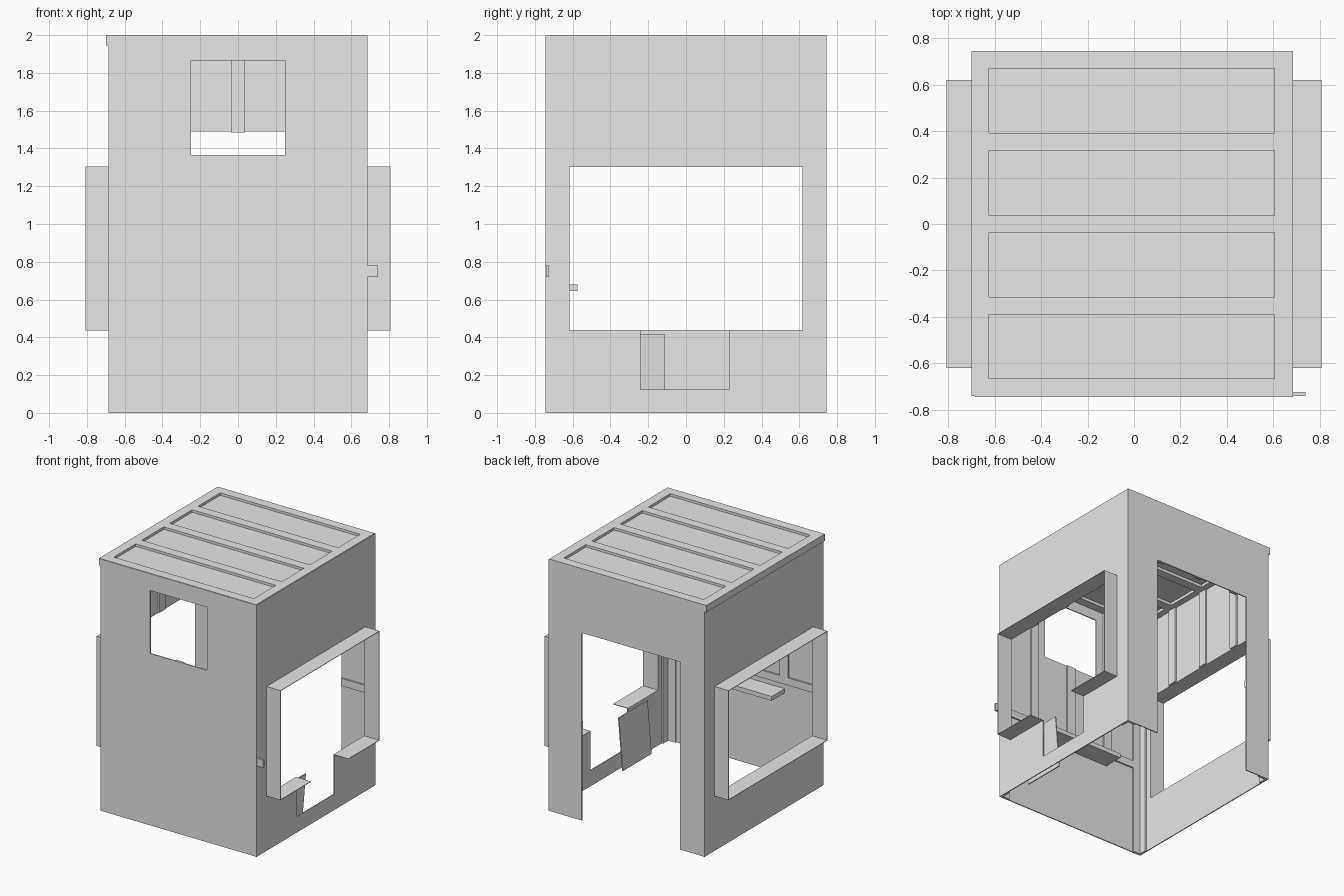
import bpy
import bmesh

cube = bpy.data.objects.get("Cube")
if cube:
    bpy.data.objects.remove(cube, do_unlink=True)

grey = bpy.data.materials.new("plain_grey")
grey.use_nodes = True
grey.diffuse_color = (0.8, 0.8, 0.8, 1)
grey.node_tree.nodes["Principled BSDF"].inputs["Base Color"].default_value = (0.8, 0.8, 0.8, 1)

W, D, H = 0.685, 0.745, 1.997     # half width, half depth, wall height
T = 0.008                         # sheet thickness
STUD = 0.075                      # stud width
SILL, HEAD, BAY = 0.435, 1.305, 0.62
OUT = 0.808                       # outer edge of the side bays
BAYS = (-0.353, 0, 0.355)         # stud and rafter spacing


def finish(name, bm):
    bmesh.ops.recalc_face_normals(bm, faces=bm.faces)
    mesh = bpy.data.meshes.new(name)
    bm.to_mesh(mesh)
    bm.free()
    mesh.materials.append(grey)
    obj = bpy.data.objects.new(name, mesh)
    bpy.context.collection.objects.link(obj)
    return obj


def box(name, xs, ys, zs):
    bm = bmesh.new()
    bmesh.ops.create_cube(bm, size=1)
    for v in bm.verts:
        for i, (lo, hi) in enumerate((xs, ys, zs)):
            v.co[i] = hi if v.co[i] > 0 else lo
    return finish(name, bm)


def wall(name, half, place, holes):
    """Thin wall sheet with rectangular holes given as (u0, u1, v0, v1)."""
    us = sorted({-half, half, *(u for h in holes for u in h[:2])})
    vs = sorted({0, H, *(v for h in holes for v in h[2:])})
    bm = bmesh.new()
    for u0, u1 in zip(us, us[1:]):
        for v0, v1 in zip(vs, vs[1:]):
            u, v = (u0 + u1) / 2, (v0 + v1) / 2
            if any(h[0] < u < h[1] and h[2] < v < h[3] for h in holes):
                continue
            corners = ((u0, v0), (u1, v0), (u1, v1), (u0, v1))
            bm.faces.new([bm.verts.new(place(*c)) for c in corners])
    bmesh.ops.remove_doubles(bm, verts=bm.verts, dist=0.0001)
    obj = finish(name, bm)
    mod = obj.modifiers.new("thickness", "SOLIDIFY")
    mod.thickness, mod.offset = T, 0


# Walls: window in front, doorway at back, wide bays at the sides, low hatch on +x
opening = (-BAY, BAY, SILL, HEAD)
hatch = (-0.24, 0.23, 0.125, SILL)
door = (-0.47, 0.395, 0, 1.49)
wall("front_wall", W, lambda u, v: (u, -D + T / 2, v), [(-0.25, 0.25, 1.365, 1.865)])
wall("back_wall", W, lambda u, v: (u, D - T / 2, v), [door])
wall("left_wall", D, lambda u, v: (W - T / 2, u, v), [opening, hatch])
wall("right_wall", D, lambda u, v: (-W + T / 2, u, v), [opening])

# Projecting bay surrounds
for side, s in (("left", 1), ("right", -1)):
    xs = sorted((s * (W - T), s * OUT))
    box(side + "_bay_top", xs, (-BAY, BAY), (HEAD - T / 2, HEAD))
    for end, y in (("front", -BAY), ("back", BAY - T / 2)):
        box(f"{side}_bay_{end}", xs, (y, y + T / 2), (SILL, HEAD))
    spans = [(-BAY, hatch[0]), (hatch[1], BAY)] if s > 0 else [(-BAY, BAY)]
    for span in spans:
        box(side + "_bay_sill", xs, span, (SILL, SILL + T / 2))

# Roof rim, rafters and recessed deck
roof = (1.945, 2)
L, R = -0.7, 0.68
box("roof_rim_front", (L, R), (-0.742, -0.666), roof)
box("roof_rim_back", (L, R), (0.67, D), roof)
box("roof_rim_right", (L, L + STUD), (-0.666, 0.67), roof)
box("roof_rim_left", (R - STUD, R), (-0.666, 0.67), roof)
for y in BAYS:
    box("rafter", (L + STUD, R - STUD), (y - STUD / 2, y + STUD / 2), roof)
box("roof_deck", (L + STUD, R - STUD), (-0.666, 0.67), (1.968, 1.98))

# Inner faces of the walls, and thin framing boards on them
xi, yi = W - T, D - T
B = 0.012
for sx in (-1, 1):
    for sy in (-1, 1):
        box("corner_post", sorted((sx * xi, sx * (xi - STUD))),
            sorted((sy * yi, sy * (yi - B))), (0, 1.945))
        box("corner_post_return", sorted((sx * xi, sx * (xi - B))),
            sorted((sy * (yi - B), sy * (yi - STUD))), (0, 1.945))
    for y in BAYS:
        box("side_stud", sorted((sx * xi, sx * (xi - B))),
            (y - STUD / 2, y + STUD / 2), (HEAD, 1.945))

# Front and back studs with mid-height rails
for x in BAYS:
    top = 1.365 if x == 0 else 1.945
    box("front_stud", (x - STUD / 2, x + STUD / 2), (-yi, -yi + B), (0.78, top))
    box("back_stud", (x - STUD / 2, x + STUD / 2), (yi - B, yi), (1.485, 1.945))
rail = (0.72, 0.78)
box("front_rail", (-xi, 0.74), (-yi - T / 2, -yi + B), rail)
box("back_rail_left", (door[1], xi), (yi - B, yi), rail)
box("back_rail_right", (-xi, door[0]), (yi - B, yi), rail)

# Shelf on the front wall
box("shelf", (-0.35, 0.35), (-yi, -0.575), (0.645, 0.68))

# Loose hatch board leaning on the inside of the left wall
board = box("hatch_board", (0.666, 0.674), (-0.47, -0.11), (0.002, 0.415))
for v in board.data.vertices:
    if v.co.z < 0.1:
        v.co.x -= 0.035
